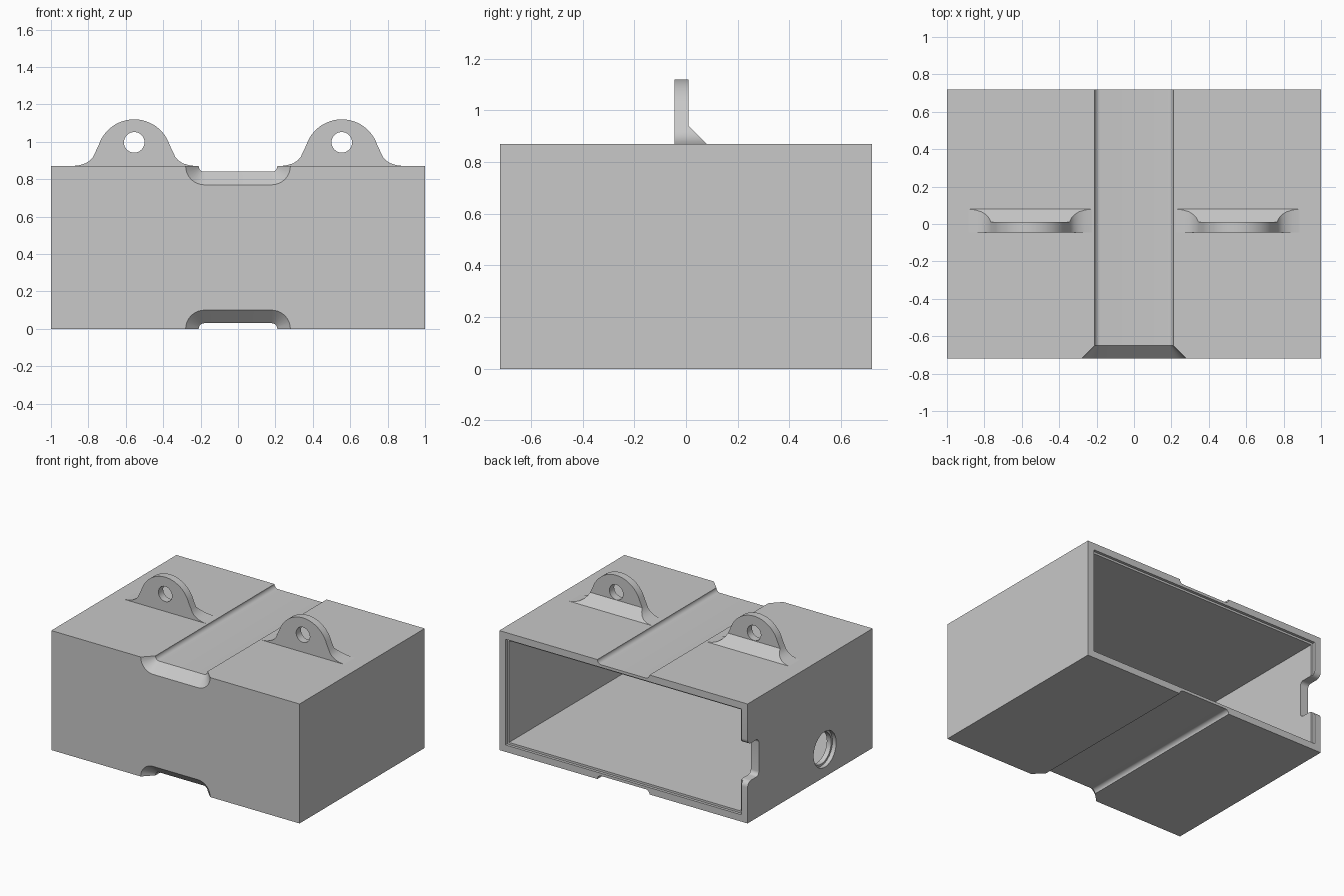
import bpy, bmesh
from math import sin, cos, pi, radians

if "Cube" in bpy.data.objects:
    bpy.data.objects.remove(bpy.data.objects["Cube"], do_unlink=True)

GREY = (0.58, 0.58, 0.58, 1)
mat = bpy.data.materials.new("light grey")
mat.use_nodes = True
mat.diffuse_color = GREY
mat.node_tree.nodes["Principled BSDF"].inputs["Base Color"].default_value = GREY

W, D, H = 1.0, 0.72, 0.87      # half width, half depth, height
MID = H / 2


def arc(cx, cy, r, start, end, n=8):
    """Points on an arc, angles in degrees."""
    angles = [radians(start + (end - start) * i / n) for i in range(n + 1)]
    return [(cx + r * cos(a), cy + r * sin(a)) for a in angles]


def loft(name, rings):
    """Closed solid through a list of matching rings of points."""
    bm = bmesh.new()
    loops = [[bm.verts.new(p) for p in ring] for ring in rings]
    for a, b in zip(loops, loops[1:]):
        for i in range(len(a)):
            j = (i + 1) % len(a)
            bm.faces.new((a[i], a[j], b[j], b[i]))
    bm.faces.new(loops[0])
    bm.faces.new(loops[-1])
    bmesh.ops.recalc_face_normals(bm, faces=bm.faces)
    mesh = bpy.data.meshes.new(name)
    bm.to_mesh(mesh)
    bm.free()
    mesh.materials.append(mat)
    obj = bpy.data.objects.new(name, mesh)
    bpy.context.collection.objects.link(obj)
    return obj


def box(name, x0, x1, y0, y1, z0, z1):
    return loft(name, [[(x0, y0, z), (x1, y0, z), (x1, y1, z), (x0, y1, z)]
                       for z in (z0, z1)])


def along_x(name, profile, x0, x1):
    return loft(name, [[(x, y, z) for y, z in profile] for x in (x0, x1)])


def along_y(name, profile, y0, y1):
    return loft(name, [[(x, y, z) for x, z in profile] for y in (y0, y1)])


def activate(obj):
    bpy.ops.object.select_all(action='DESELECT')
    obj.select_set(True)
    bpy.context.view_layer.objects.active = obj


def cut(obj, cutter):
    """Subtract the cutter, then discard it."""
    cutter.hide_render = True
    mod = obj.modifiers.new("cut", 'BOOLEAN')
    mod.operation = 'DIFFERENCE'
    mod.solver = 'EXACT'
    mod.object = cutter
    activate(obj)
    bpy.ops.object.modifier_apply(modifier=mod.name)
    bpy.data.objects.remove(cutter, do_unlink=True)


def finish(obj):
    activate(obj)
    bpy.ops.object.shade_smooth_by_angle(angle=radians(30))


# Housing: box open at the back, with a shallow rebate around the opening
housing = box("housing", -W, W, -D, D, 0, H)
wall, lip = 0.065, 0.05
cut(housing, box("cavity", -W + wall, W - wall, -D + 0.1, D + 0.1, wall, H - wall))
cut(housing, box("rebate", -W + lip, W - lip, D - 0.02, D + 0.1, lip, H - lip))


# Strap grooves on top and bottom, flaring out at the front
def groove_ring(y, r, surface, inward):
    half = 0.18
    pts = [(-half - r, -0.1)] + arc(-half, 0, r, 180, 90) \
        + arc(half, 0, r, 90, 0) + [(half + r, -0.1)]
    return [(x, y, surface + inward * d) for x, d in pts]


for surface, inward in ((H, -1), (0, 1)):
    stations = [(-D - 0.02, 0.12), (-D + 0.07, 0.03), (D + 0.02, 0.03)]
    cut(housing, loft("groove", [groove_ring(y, r, surface, inward)
                                 for y, r in stations]))

# Cable hole in the right wall, stepped
cut(housing, along_x("hole", arc(-0.17, 0.2, 0.13, 0, 348.75, 31), -1.1, -0.97))
cut(housing, along_x("bore", arc(-0.17, 0.2, 0.115, 0, 348.75, 31), -1.05, -0.85))

# Rounded notch in the back edge of the right wall
upper = [(D + 0.05, 0.175)] + arc(D - 0.04, 0.175, 0.04, 0, -90) \
    + arc(D - 0.1, 0.105, 0.03, 90, 180)
notch = [(y, MID + z) for y, z in upper] + [(y, MID - z) for y, z in reversed(upper)]
cut(housing, along_x("notch", notch, -1.1, -0.85))
finish(housing)

# Mounting lugs: rounded tab with flared foot, bore and sloping rear brace
flare = [(0.33, 0.86), (0.33, H), (0.292, 0.875), (0.26, 0.885),
         (0.235, 0.901), (0.219, 0.92), (0.21, 0.94)]
outline = flare + arc(0, 0.92, 0.2, 18, 162, 24) + [(-x, z) for x, z in reversed(flare)]
for side, cx in (("right", -0.555), ("left", 0.555)):
    lug = along_y(side + "_lug", [(cx + x, z) for x, z in outline], -0.045, 0.09)
    brace = [(0.01, 1.3), (0.01, 0.94), (0.11, 0.84), (0.3, 0.84), (0.3, 1.3)]
    cut(lug, along_x("brace_slope", brace, cx - 0.4, cx + 0.4))
    cut(lug, along_y("lug_bore", arc(cx, 0.997, 0.055, 0, 348.75, 31), -0.2, 0.2))
    finish(lug)
